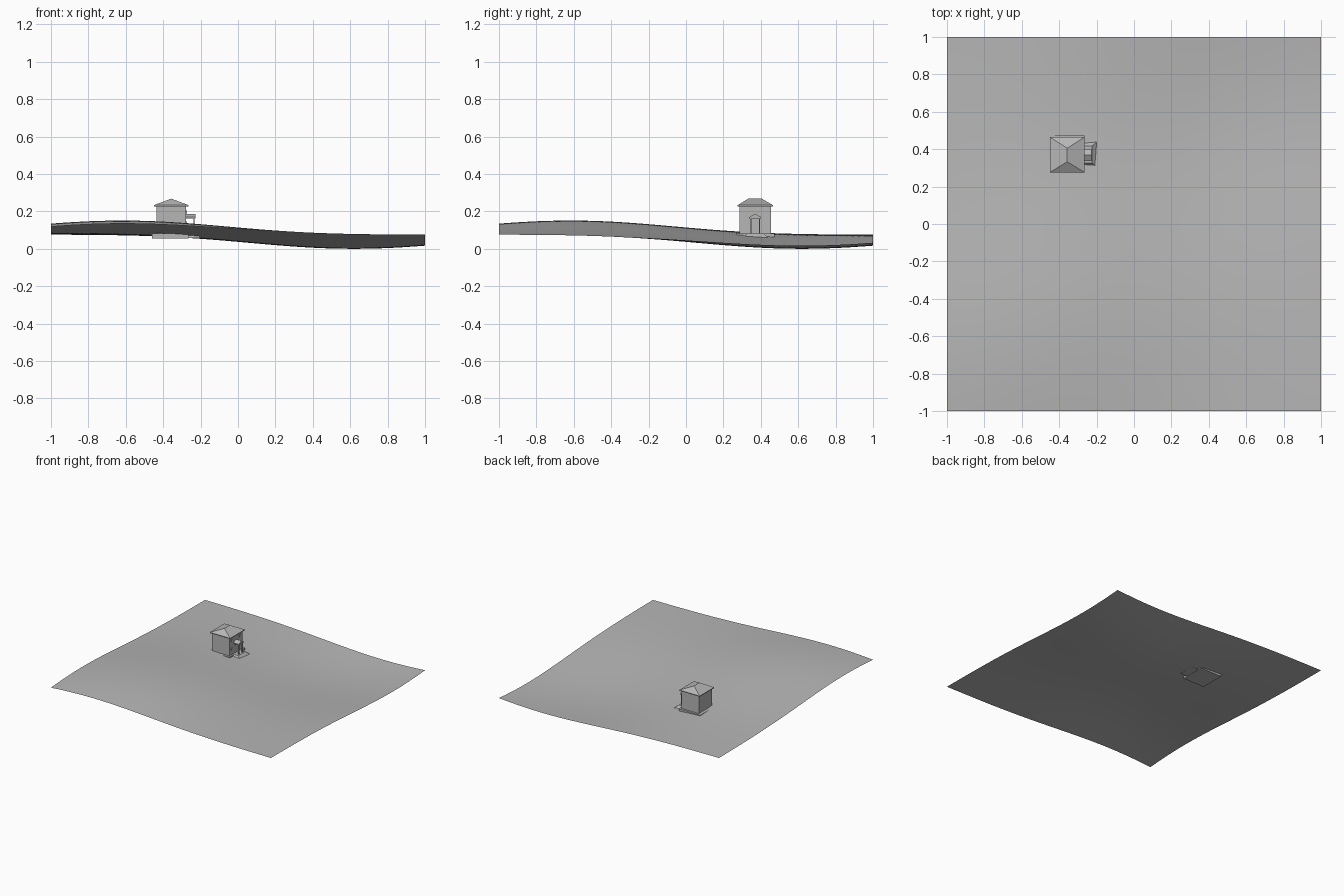
import bpy, bmesh, math
from mathutils import Vector

cube = bpy.data.objects.get("Cube")
if cube:
    bpy.data.objects.remove(cube, do_unlink=True)

GREY = (0.47, 0.47, 0.47, 1)
mat = bpy.data.materials.new("plain grey")
mat.use_nodes = True
mat.diffuse_color = GREY
mat.node_tree.nodes["Principled BSDF"].inputs["Base Color"].default_value = GREY


def finish(name, bm):
    mesh = bpy.data.meshes.new(name)
    bm.to_mesh(mesh)
    bm.free()
    mesh.materials.append(mat)
    obj = bpy.data.objects.new(name, mesh)
    bpy.context.collection.objects.link(obj)
    return obj


def hull(name, points):
    """Convex solid around a handful of corners."""
    bm = bmesh.new()
    for p in points:
        bm.verts.new(p)
    bmesh.ops.convex_hull(bm, input=bm.verts)
    bmesh.ops.dissolve_limit(bm, angle_limit=0.01, verts=bm.verts, edges=bm.edges)
    bmesh.ops.recalc_face_normals(bm, faces=bm.faces)
    return finish(name, bm)


def rect(x0, x1, y0, y1, z):
    return [(x, y, z) for x in (x0, x1) for y in (y0, y1)]


def box(name, x0, x1, y0, y1, z0, z1):
    return hull(name, rect(x0, x1, y0, y1, z0) + rect(x0, x1, y0, y1, z1))


# Rolling ground sheet: one rise and one hollow along the diagonal
def ground_height(x, y):
    swell = math.sin(1.27 * (x + y)) * math.exp(-(x - y) ** 2 / 1.15)
    return 0.0755 * (1 - swell)


bm = bmesh.new()
bmesh.ops.create_grid(bm, x_segments=64, y_segments=64, size=1)
for v in bm.verts:
    v.co.z = ground_height(v.co.x, v.co.y)
for f in bm.faces:
    f.smooth = True
finish("ground", bm)

# House body
MID_Y = 0.37
WALL_X = -0.278
box("foundation", -0.46, -0.265, 0.267, 0.472, 0.056, 0.081)
box("walls", -0.435, WALL_X, 0.285, 0.455, 0.07, 0.232)

# Hipped roof with a thin eave
hull("hipped_roof",
     rect(-0.45, -0.264, 0.276, 0.465, 0.227)
     + rect(-0.45, -0.264, 0.276, 0.465, 0.233)
     + [(-0.357, 0.333, 0.268), (-0.357, 0.405, 0.268)])

# Porch base with flared skirt
hull("porch_base",
     rect(-0.28, -0.198, 0.305, 0.44, 0.058)
     + rect(-0.28, -0.225, 0.326, 0.417, 0.081))

# Porch roof: low gable over two posts
hull("porch_roof",
     rect(WALL_X, -0.228, 0.338, 0.402, 0.163)
     + rect(WALL_X, -0.228, 0.338, 0.402, 0.169)
     + [(WALL_X, MID_Y, 0.187), (-0.228, MID_Y, 0.187)])
for side, name in ((-1, "porch_post_front"), (1, "porch_post_back")):
    y = MID_Y + side * 0.023
    box(name, -0.239, -0.232, y - 0.0035, y + 0.0035, 0.078, 0.165)

# Door and windows on the porch side
box("door", WALL_X, WALL_X + 0.004, MID_Y - 0.015, MID_Y + 0.015, 0.08, 0.145)
for i, y in enumerate((0.315, 0.42)):
    for level, z in (("lower", 0.127), ("upper", 0.197)):
        box(f"{level}_window_{i + 1}", WALL_X, WALL_X + 0.004,
            y - 0.009, y + 0.009, z - 0.009, z + 0.009)
